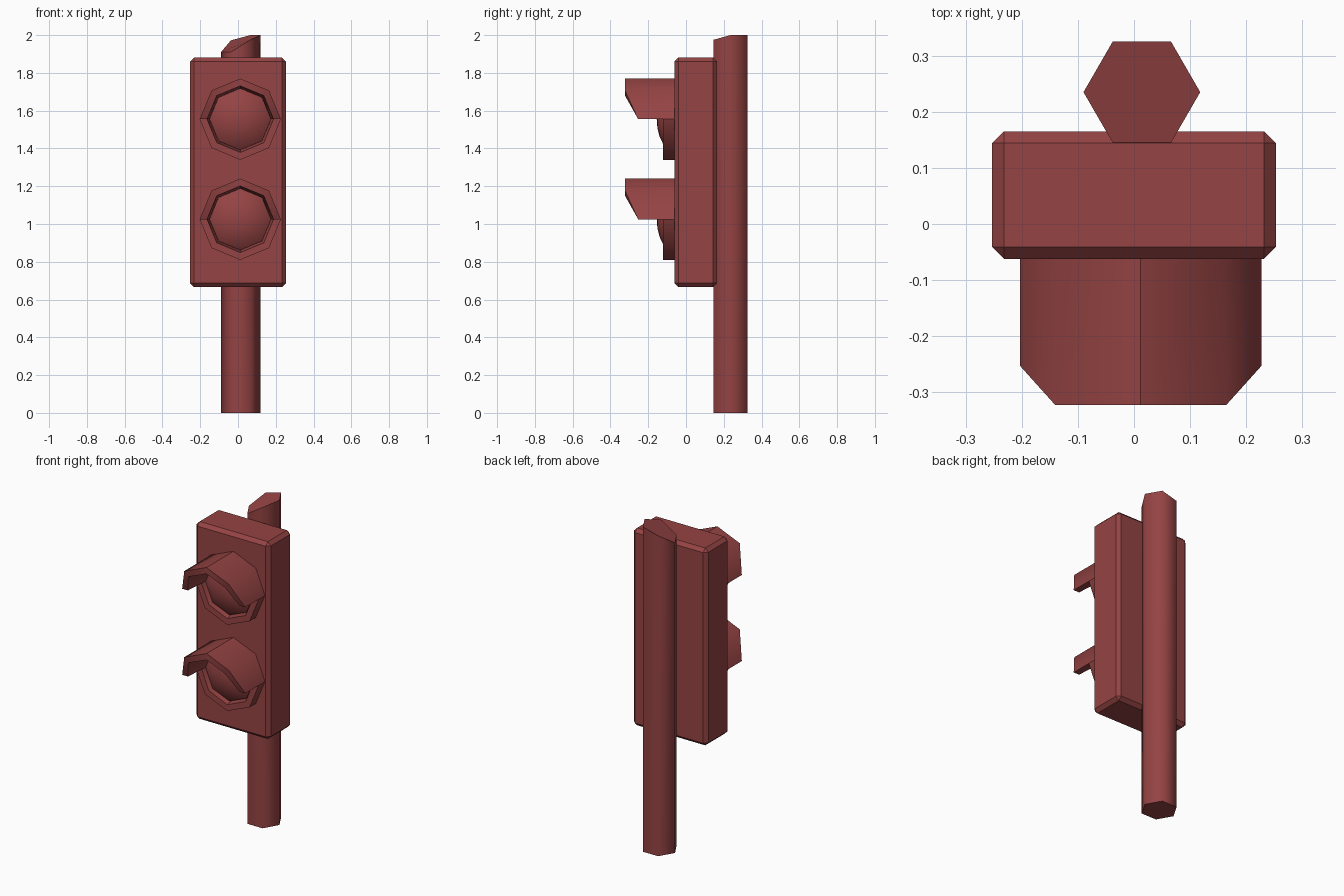
import bpy
import bmesh
from math import cos, sin, pi, radians
from mathutils import Matrix, Vector

cube = bpy.data.objects.get("Cube")
if cube:
    bpy.data.objects.remove(cube, do_unlink=True)

# One flat colour for everything
red = bpy.data.materials.new("brick red")
red.use_nodes = True
colour = (0.3, 0.056, 0.056, 1)
red.diffuse_color = colour
red.node_tree.nodes["Principled BSDF"].inputs["Base Color"].default_value = colour

CENTRE_X = 0.012   # pole and lamps sit slightly off centre
WALL_Y = -0.05     # just inside the case front


def finish(name, bm, smooth_angle=0):
    """Turn a bmesh into an object, smooth below the given angle."""
    bmesh.ops.recalc_face_normals(bm, faces=bm.faces)
    for f in bm.faces:
        f.smooth = smooth_angle > 0
    for e in bm.edges:
        if e.calc_face_angle(0) > radians(smooth_angle):
            e.smooth = False
    mesh = bpy.data.meshes.new(name)
    bm.to_mesh(mesh)
    bm.free()
    mesh.materials.append(red)
    obj = bpy.data.objects.new(name, mesh)
    bpy.context.collection.objects.link(obj)
    return obj


def ring_point(radius, k, y, z):
    a = k * pi / 4
    return Vector((CENTRE_X + radius * cos(a), y, z + radius * sin(a)))


def half_collar(name, z, start, fronts):
    """Half of an octagonal tube whose front edge follows the given depths."""
    bm = bmesh.new()
    sections = []
    for i, front in enumerate(fronts):
        k = start + i
        corners = [(0.215, WALL_Y), (0.215, front), (0.176, front), (0.161, WALL_Y)]
        sections.append([bm.verts.new(ring_point(r, k, y, z)) for r, y in corners])
    for a, b in zip(sections, sections[1:]):
        for j in range(4):
            n = (j + 1) % 4
            bm.faces.new((a[j], a[n], b[n], b[j]))
    bm.faces.new(sections[0])
    bm.faces.new(sections[-1])
    obj = finish(name, bm, 50)
    # Keep the ridge along the middle crisp
    for e in obj.data.edges:
        if all(abs(obj.data.vertices[v].co.x - CENTRE_X) < 0.001 for v in e.vertices):
            e.use_edge_sharp = True


def lens(name, z):
    """Shallow eight-sided dome."""
    bm = bmesh.new()
    profile = [(0.163, WALL_Y), (0.163, -0.1), (0.14, -0.117), (0.095, -0.139), (0.05, -0.151)]
    rings = [[bm.verts.new(ring_point(r, k, y, z)) for k in range(8)] for r, y in profile]
    for a, b in zip(rings, rings[1:]):
        for k in range(8):
            n = (k + 1) % 8
            bm.faces.new((a[k], a[n], b[n], b[k]))
    tip = bm.verts.new((CENTRE_X, -0.155, z))
    for k in range(8):
        bm.faces.new((rings[-1][k], rings[-1][(k + 1) % 8], tip))
    bm.faces.new(rings[0])
    finish(name, bm, 50)


# Chamfered case
bm = bmesh.new()
bmesh.ops.create_cube(bm, size=1, matrix=Matrix.Translation((0, 0.0515, 1.273))
                      @ Matrix.Diagonal((0.506, 0.227, 1.215, 1)))
bmesh.ops.bevel(bm, geom=bm.edges[:], offset=0.021, segments=1, affect='EDGES')
finish("signal_case", bm)

# Six-sided pole with a broken, slanted top
bm = bmesh.new()
tops = [2.0, 2.0, 1.972, 1.91, 1.91, 1.975]
low, high = [], []
for k, top in enumerate(tops):
    x = CENTRE_X + 0.002 + 0.104 * cos(k * pi / 3)
    y = 0.235 + 0.104 * sin(k * pi / 3)
    low.append(bm.verts.new((x, y, 0)))
    high.append(bm.verts.new((x, y, top)))
for k in range(6):
    n = (k + 1) % 6
    bm.faces.new((low[k], low[n], high[n], high[k]))
bm.faces.new(low)
bm.faces.new(high)
pole = finish("pole", bm, 65)
for e in pole.data.edges:
    a, b = (pole.data.vertices[v].co for v in e.vertices)
    e.use_edge_sharp = abs(a.z - b.z) < 1

# Two lamps, each with a hood above, a rim below and a lens
for label, z in (("upper", 1.555), ("lower", 1.025)):
    half_collar(label + "_hood", z, 0, [-0.253, -0.323, -0.323, -0.323, -0.253])
    half_collar(label + "_rim", z, 4, [-0.122] * 5)
    lens(label + "_lens", z)
